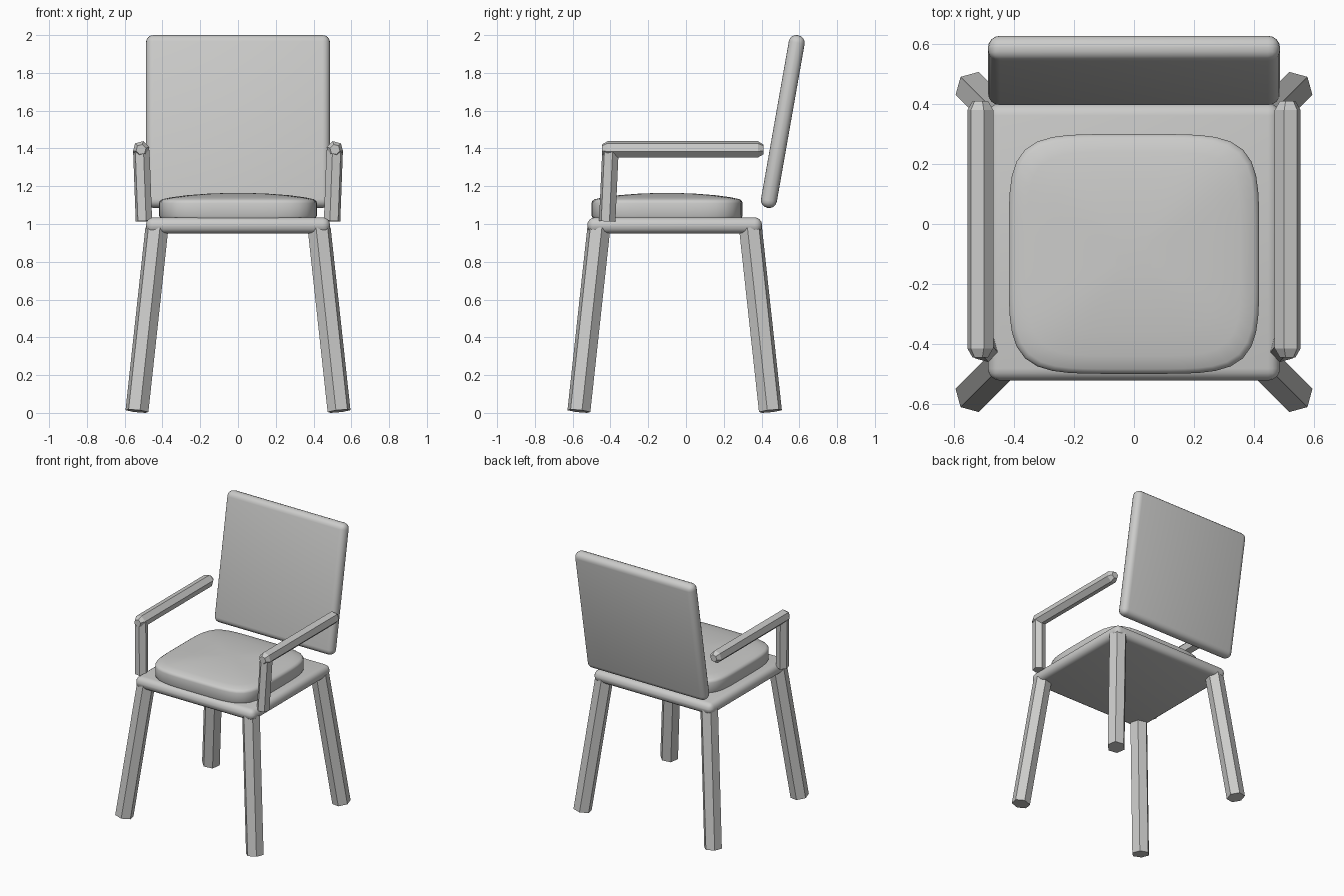
import bpy, bmesh, math
from mathutils import Vector, Matrix

if "Cube" in bpy.data.objects:
    bpy.data.objects.remove(bpy.data.objects["Cube"])

grey = bpy.data.materials.new("light grey")
grey.diffuse_color = (0.6, 0.6, 0.59, 1)
grey.use_nodes = True
grey.node_tree.nodes["Principled BSDF"].inputs["Base Color"].default_value = grey.diffuse_color


def finish(name, bm, smooth=False):
    bmesh.ops.recalc_face_normals(bm, faces=bm.faces)
    me = bpy.data.meshes.new(name)
    bm.to_mesh(me)
    bm.free()
    ob = bpy.data.objects.new(name, me)
    bpy.context.collection.objects.link(ob)
    me.materials.append(grey)
    if smooth:
        bpy.ops.object.select_all(action='DESELECT')
        ob.select_set(True)
        bpy.context.view_layer.objects.active = ob
        bpy.ops.object.shade_smooth_by_angle(angle=math.radians(40))
    return ob


def loft(bm, rings):
    """Skin equal-length rings of points and cap both ends."""
    vs = [[bm.verts.new(p) for p in r] for r in rings]
    n = len(vs[0])
    for a, b in zip(vs, vs[1:]):
        for i in range(n):
            bm.faces.new((a[i], a[(i + 1) % n], b[(i + 1) % n], b[i]))
    bm.faces.new(vs[0])
    bm.faces.new(vs[-1])


def hex_bar(name, a, b, r, toward, taper=0.0):
    """Six-sided bar from a to b with one corner pointing toward a direction."""
    a, b, toward = Vector(a), Vector(b), Vector(toward)
    d = (b - a).normalized()
    u = (toward - d * toward.dot(d)).normalized()
    v = d.cross(u)

    def ring(c, rad):
        return [c + rad * (u * math.cos(k * math.pi / 3) + v * math.sin(k * math.pi / 3))
                for k in range(6)]
    rings = [ring(a, r), ring(b, r)]
    if taper:
        rings = [ring(a, r * 0.6), ring(a + d * taper, r),
                 ring(b - d * taper, r), ring(b, r * 0.6)]
    bm = bmesh.new()
    loft(bm, rings)
    return finish(name, bm)


def panel(name, size, centre, tilt=0.0):
    """Thin board with rounded edges."""
    bm = bmesh.new()
    bmesh.ops.create_cube(bm, size=1, matrix=Matrix.Diagonal((*size, 1)))
    bmesh.ops.bevel(bm, geom=bm.edges[:], offset=0.04, segments=4, profile=0.5,
                    affect='EDGES')
    bmesh.ops.transform(bm, verts=bm.verts,
                        matrix=Matrix.Translation(centre) @ Matrix.Rotation(tilt, 4, 'X'))
    return finish(name, bm, True)


# Seat board and leaning backrest
panel("seat", (0.975, 0.925, 0.085), (0, -0.06, 0.9925))
panel("backrest", (0.975, 0.085, 0.928), (0, 0.5125, 1.5425), math.radians(-10))

# Domed cushion with a rounded-square outline
bm = bmesh.new()
rings = []
for s, z in ((0.985, 1.03), (1, 1.045), (1, 1.11), (0.99, 1.122), (0.96, 1.131),
             (0.85, 1.141), (0.65, 1.152), (0.4, 1.16), (0.15, 1.164)):
    ring = []
    for k in range(64):
        t = 2 * math.pi * k / 64
        c, q = math.cos(t), math.sin(t)
        # superellipse radius, sampled evenly by angle
        m = s / (abs(c) ** 5 + abs(q) ** 5) ** 0.2
        ring.append((0.418 * m * c, -0.1 + 0.4 * m * q, z))
    rings.append(ring)
loft(bm, rings)
finish("cushion", bm, True)

for side, sx in (("left", -1), ("right", 1)):
    # Splayed legs, each with a corner on the outward diagonal
    for end, sy in (("front", -1), ("back", 1)):
        hex_bar(f"{end}_{side}_leg",
                (sx * 0.535, -0.06 + sy * 0.507, 0.0095),
                (sx * 0.43, -0.06 + sy * 0.402, 0.975), 0.063, (sx, sy, 0))
    # Arm post and armrest
    hex_bar(f"{side}_arm_post", (sx * 0.498, -0.417, 1.015),
            (sx * 0.512, -0.4, 1.39), 0.045, (sx, -1, 0))
    hex_bar(f"{side}_armrest", (sx * 0.513, -0.445, 1.395),
            (sx * 0.513, 0.41, 1.395), 0.045, (sx, 0, 1), 0.03)
